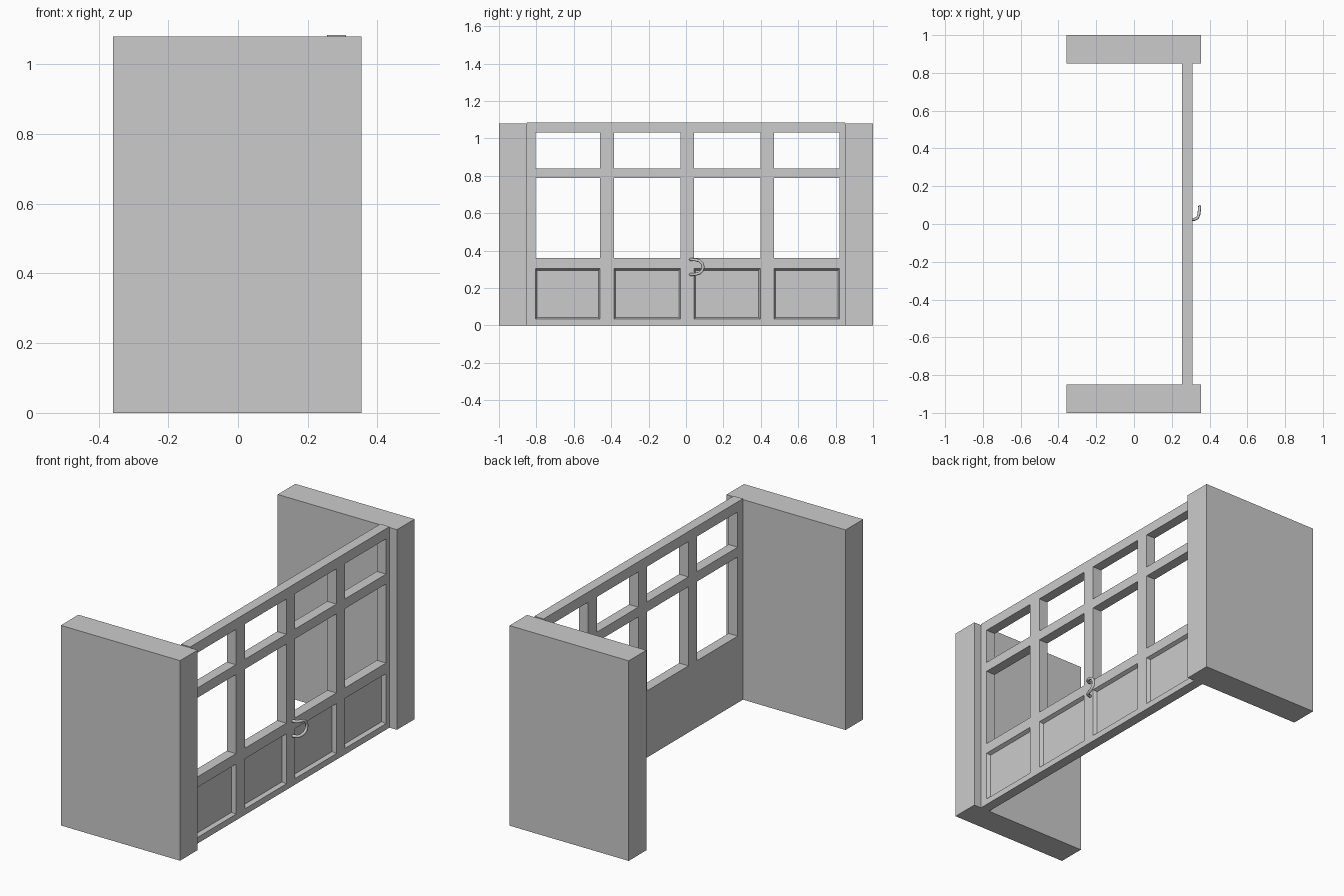
import bpy, bmesh
from mathutils import Vector

if "Cube" in bpy.data.objects:
    bpy.data.objects.remove(bpy.data.objects["Cube"])


def new_object(name, bm):
    bmesh.ops.recalc_face_normals(bm, faces=bm.faces)
    mesh = bpy.data.meshes.new(name)
    bm.to_mesh(mesh)
    bm.free()
    obj = bpy.data.objects.new(name, mesh)
    bpy.context.collection.objects.link(obj)
    return obj


def box(name, lo, hi):
    bm = bmesh.new()
    bmesh.ops.create_cube(bm, size=1)
    for v in bm.verts:
        v.co = Vector([lo[i] + (v.co[i] + 0.5) * (hi[i] - lo[i]) for i in range(3)])
    return new_object(name, bm)


# side walls
for name, y0, y1 in (("left_wall", -1, -0.85), ("right_wall", 0.85, 1)):
    box(name, (-0.358, y0, 0), (0.354, y1, 1.08))

# door frame: grid of cells, with window cells left out and panel cells recessed
X_BACK, X_FRONT = 0.255, 0.31
ys = [-0.85, -0.805, -0.46, -0.385, -0.03, 0.043, 0.397, 0.47, 0.82, 0.85]
zs = [0, 0.033, 0.303, 0.36, 0.787, 0.84, 1.03, 1.085]
bm = bmesh.new()
grid = [[bm.verts.new((X_FRONT, y, z)) for z in zs] for y in ys]
panels = []
for i in range(len(ys) - 1):
    for j in range(len(zs) - 1):
        if i % 2 and j in (3, 5):
            continue
        f = bm.faces.new((grid[i][j], grid[i + 1][j], grid[i + 1][j + 1], grid[i][j + 1]))
        if i % 2 and j == 1:
            panels.append(f)
front = bm.faces[:]
back = bmesh.ops.duplicate(bm, geom=bm.verts[:] + bm.edges[:] + front)
for v in (g for g in back["geom"] if isinstance(g, bmesh.types.BMVert)):
    v.co.x = X_BACK
edges = [e for e in bm.edges if e.is_boundary]
bmesh.ops.bridge_loops(bm, edges=[]) if not edges else None
for e in [e for e in edges if e.verts[0].co.x == e.verts[1].co.x and e.verts[0].co.x > 0.3]:
    twin = [back["vert_map"][v] for v in e.verts]
    bm.faces.new((e.verts[0], e.verts[1], twin[1], twin[0]))
bmesh.ops.recalc_face_normals(bm, faces=bm.faces)
bmesh.ops.inset_individual(bm, faces=panels, thickness=0.012, depth=-0.02)
bmesh.ops.dissolve_limit(bm, angle_limit=0.01, verts=bm.verts, edges=bm.edges)
new_object("door_frame", bm)

# curved handle tube, mirrored about its mid height
half = [(0.300, 0.024, 0.040), (0.322, 0.025, 0.040), (0.336, 0.032, 0.040),
        (0.343, 0.050, 0.039), (0.346, 0.072, 0.033), (0.347, 0.086, 0.020)]
mid = (0.347, 0.092, 0)
path = half + [mid] + [(x, y, -z) for x, y, z in reversed(half)]
curve = bpy.data.curves.new("door_handle", "CURVE")
curve.dimensions = "3D"
curve.bevel_depth = 0.008
curve.bevel_resolution = 2
curve.use_fill_caps = True
spline = curve.splines.new("POLY")
spline.points.add(len(path) - 1)
for p, (x, y, z) in zip(spline.points, path):
    p.co = (x, y, z + 0.312, 1)
handle = bpy.data.objects.new("door_handle", curve)
bpy.context.collection.objects.link(handle)
